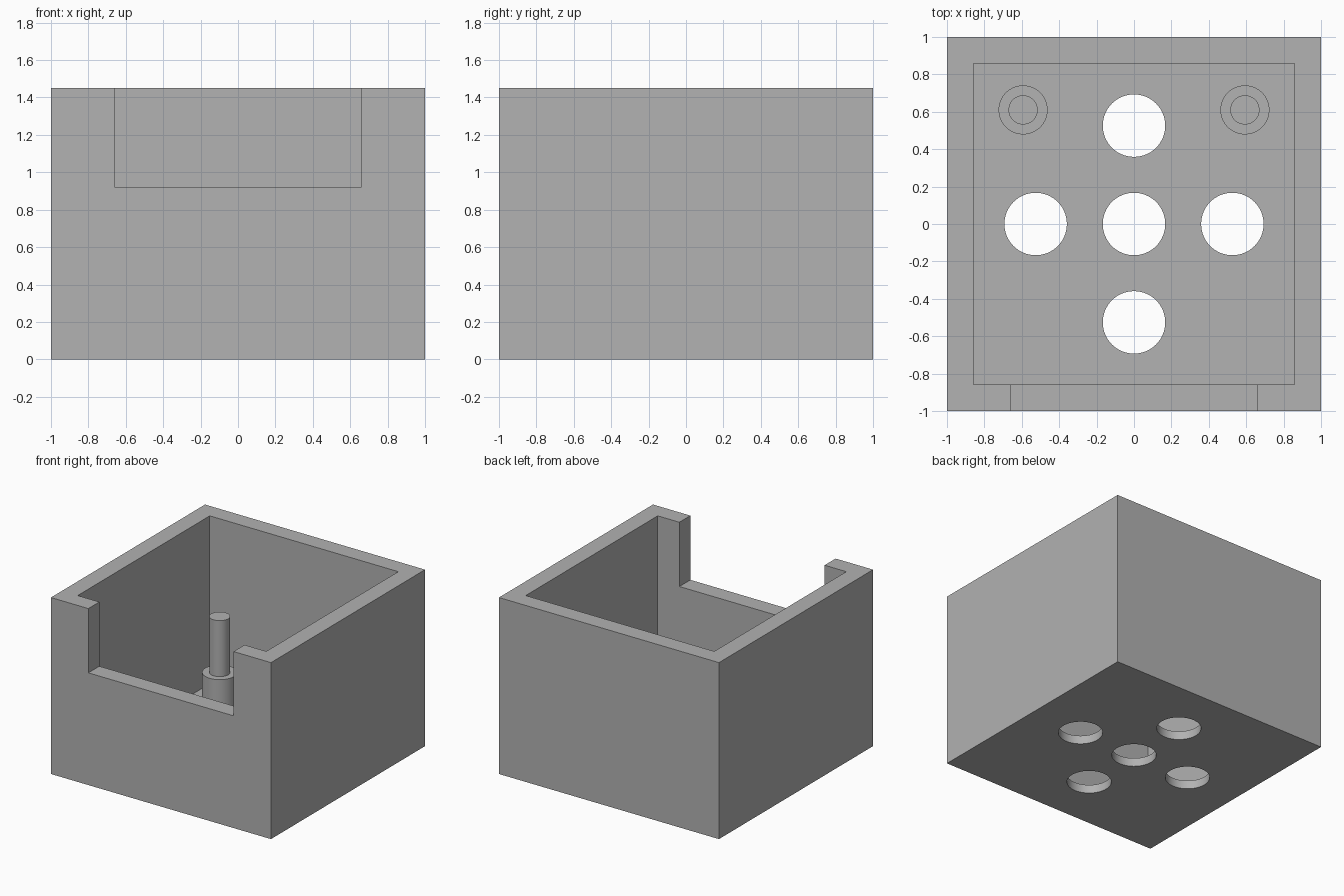
import bpy
import bmesh
import math
from mathutils import Matrix

if "Cube" in bpy.data.objects:
    bpy.data.objects.remove(bpy.data.objects["Cube"], do_unlink=True)

HEIGHT = 1.45
FLOOR = 0.07
INNER = 0.857      # half width of the cavity
HOLE_OFFSET = 0.526

# Single grey plastic
grey = bpy.data.materials.new("plain grey")
grey.use_nodes = True
colour = (0.445, 0.445, 0.445, 1)
grey.diffuse_color = colour
grey.node_tree.nodes["Principled BSDF"].inputs["Base Color"].default_value = colour


def add_object(name, bm):
    bmesh.ops.recalc_face_normals(bm, faces=bm.faces)
    mesh = bpy.data.meshes.new(name)
    bm.to_mesh(mesh)
    bm.free()
    mesh.materials.append(grey)
    obj = bpy.data.objects.new(name, mesh)
    bpy.context.collection.objects.link(obj)
    return obj


def box(name, low, high):
    bm = bmesh.new()
    size = [b - a for a, b in zip(low, high)]
    centre = [(a + b) / 2 for a, b in zip(low, high)]
    bmesh.ops.create_cube(bm, size=1, matrix=Matrix.Translation(centre) @ Matrix.Diagonal((*size, 1)))
    return add_object(name, bm)


def cylinder(name, x, y, radius, bottom, top):
    bm = bmesh.new()
    bmesh.ops.create_cone(bm, cap_ends=True, segments=64, radius1=radius, radius2=radius,
                          depth=top - bottom,
                          matrix=Matrix.Translation((x, y, (bottom + top) / 2)))
    return add_object(name, bm)


def stepped_post(name, x, y):
    # Wide boss with a thinner pin, spun from a half profile
    profile = [(0.131, FLOOR), (0.131, 0.33), (0.078, 0.33), (0.078, 0.79), (0, 0.79)]
    bm = bmesh.new()
    verts = [bm.verts.new((r, 0, z)) for r, z in profile]
    edges = [bm.edges.new(pair) for pair in zip(verts, verts[1:])]
    bmesh.ops.spin(bm, geom=verts + edges, cent=(0, 0, 0), axis=(0, 0, 1),
                   angle=math.tau, steps=64, use_duplicate=False)
    bmesh.ops.remove_doubles(bm, verts=bm.verts, dist=0.0005)
    post = add_object(name, bm)
    post.location = (x, y, 0)
    return post


def smooth(obj):
    bpy.ops.object.select_all(action='DESELECT')
    obj.select_set(True)
    bpy.context.view_layer.objects.active = obj
    bpy.ops.object.shade_smooth_by_angle(angle=math.radians(30))


# Open box with a cavity, a front notch and five floor holes
case = box("open_case", (-1, -1, 0), (1, 1, HEIGHT))
cutters = [
    box("cavity_cutter", (-INNER, -INNER, FLOOR), (INNER, INNER, 2)),
    box("notch_cutter", (-0.66, -1.2, 0.922), (0.66, -0.5, 2)),
]
for i, j in [(0, 0), (1, 0), (-1, 0), (0, 1), (0, -1)]:
    cutters.append(cylinder("hole_cutter", i * HOLE_OFFSET, j * HOLE_OFFSET, 0.167, -0.2, 0.3))

bpy.context.view_layer.objects.active = case
for cutter in cutters:
    cut = case.modifiers.new("cut", 'BOOLEAN')
    cut.operation = 'DIFFERENCE'
    cut.solver = 'EXACT'
    cut.object = cutter
    cutter.hide_render = True
    bpy.ops.object.modifier_apply(modifier=cut.name)
for cutter in cutters:
    bpy.data.objects.remove(cutter, do_unlink=True)
smooth(case)

# Pair of posts at the back of the floor
for side, sign in (("left", 1), ("right", -1)):
    smooth(stepped_post(side + "_post", sign * 0.593, 0.61))
